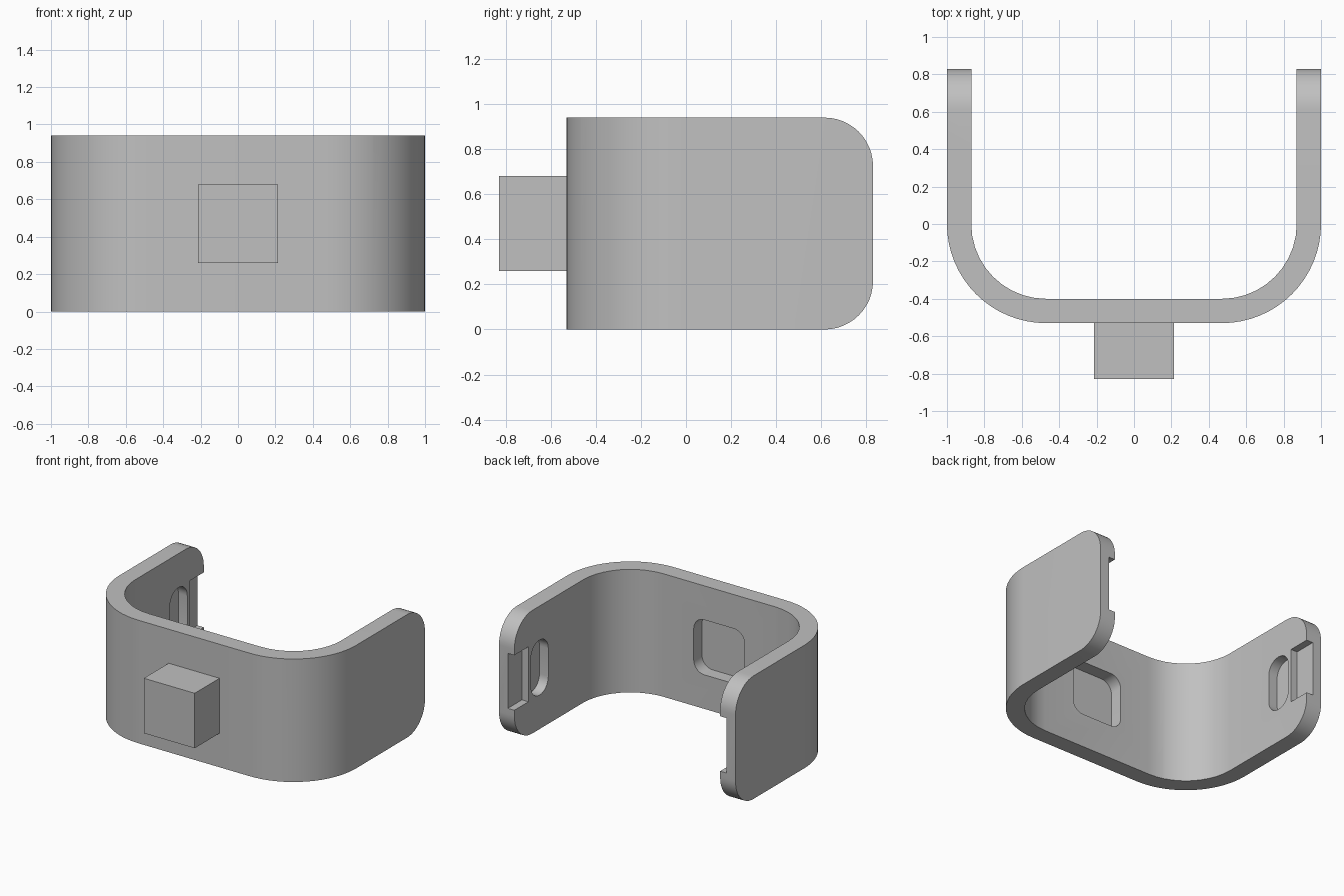
import bpy
import bmesh
from math import sin, cos, pi, radians
from mathutils import Vector

if "Cube" in bpy.data.objects:
    bpy.data.objects.remove(bpy.data.objects["Cube"], do_unlink=True)

GREY = (0.53, 0.53, 0.53, 1)
grey = bpy.data.materials.new("plain grey")
grey.use_nodes = True
grey.diffuse_color = GREY
grey.node_tree.nodes["Principled BSDF"].inputs["Base Color"].default_value = GREY

HEIGHT, WALL = 0.94, 0.13
FRONT, BACK = -0.53, 0.83
Z_LOW, Z_HIGH = 0.26, 0.68


def rounded_rect(u0, u1, v0, v1, radii=(0, 0, 0, 0), steps=12):
    """Outline with corner radii in the order: low-low, high-low, high-high, low-high."""
    corners = [(u0, v0, 1, 1), (u1, v0, -1, 1), (u1, v1, -1, -1), (u0, v1, 1, -1)]
    points = []
    for i, (u, v, su, sv) in enumerate(corners):
        r = radii[i]
        if r == 0:
            points.append((u, v))
            continue
        start = pi + i * pi / 2
        for k in range(steps + 1):
            a = start + k * pi / 2 / steps
            points.append((u + su * r + r * cos(a), v + sv * r + r * sin(a)))
    return points


def prism(name, outline, axis, low, high):
    """Extrude an outline along x, y or z."""
    place = {"x": lambda u, v, w: (w, u, v),
             "y": lambda u, v, w: (u, w, v),
             "z": lambda u, v, w: (u, v, w)}[axis]
    bm = bmesh.new()
    face = bm.faces.new([bm.verts.new(place(u, v, low)) for u, v in outline])
    top = bmesh.ops.extrude_face_region(bm, geom=[face])["geom"]
    shift = Vector(place(0, 0, high - low))
    bmesh.ops.translate(bm, vec=shift, verts=[g for g in top if isinstance(g, bmesh.types.BMVert)])
    bmesh.ops.recalc_face_normals(bm, faces=bm.faces)
    mesh = bpy.data.meshes.new(name)
    bm.to_mesh(mesh)
    bm.free()
    mesh.materials.append(grey)
    obj = bpy.data.objects.new(name, mesh)
    bpy.context.collection.objects.link(obj)
    return obj


def cut(target, tool, operation="DIFFERENCE"):
    """Apply a boolean and discard the tool."""
    tool.hide_render = True
    mod = target.modifiers.new("cut", "BOOLEAN")
    mod.operation, mod.solver, mod.object = operation, "EXACT", tool
    bpy.context.view_layer.objects.active = target
    bpy.ops.object.modifier_apply(modifier=mod.name)
    bpy.data.objects.remove(tool, do_unlink=True)


# U-shaped band: outer shell minus inner space, with rounded arm ends
r_out = -FRONT
r_in = r_out - WALL
band = prism("curved_band", rounded_rect(-1, 1, FRONT, BACK, (r_out, r_out, 0, 0), 16), "z", 0, HEIGHT)
inner = rounded_rect(WALL - 1, 1 - WALL, FRONT + WALL, BACK + 0.5, (r_in, r_in, 0, 0), 10)
cut(band, prism("inner_space", inner, "z", -0.2, HEIGHT + 0.2))
side = rounded_rect(FRONT - 0.2, BACK, 0, HEIGHT, (0, 0.215, 0.215, 0))
cut(band, prism("side_shape", side, "x", -1.2, 1.2), "INTERSECT")

# Rounded square pocket inside the front wall
pocket = rounded_rect(-0.215, 0.215, Z_LOW, Z_HIGH, (0.09,) * 4, 8)
cut(band, prism("pocket", pocket, "y", FRONT + 0.03, 0))

# Oval slot and end notch on the inside of each arm
for s in (-1, 1):
    face = 1 - WALL
    slot = rounded_rect(0.42, 0.63, Z_LOW, Z_HIGH, (0.104,) * 4, 8)
    cut(band, prism("slot", slot, "x", s * (face - 0.1), s * (face + 0.075)))
    notch = rounded_rect(0.66, BACK + 0.1, Z_LOW, Z_HIGH)
    cut(band, prism("notch", notch, "x", s * (face - 0.1), s * (face + 0.055)))

# Smooth curves with sharp rims
bpy.ops.object.select_all(action="DESELECT")
band.select_set(True)
bpy.context.view_layer.objects.active = band
bpy.ops.object.shade_smooth_by_angle(angle=radians(30))

# Square block on the front
prism("front_block", rounded_rect(-0.215, 0.215, Z_LOW, Z_HIGH), "y", -BACK, FRONT)
